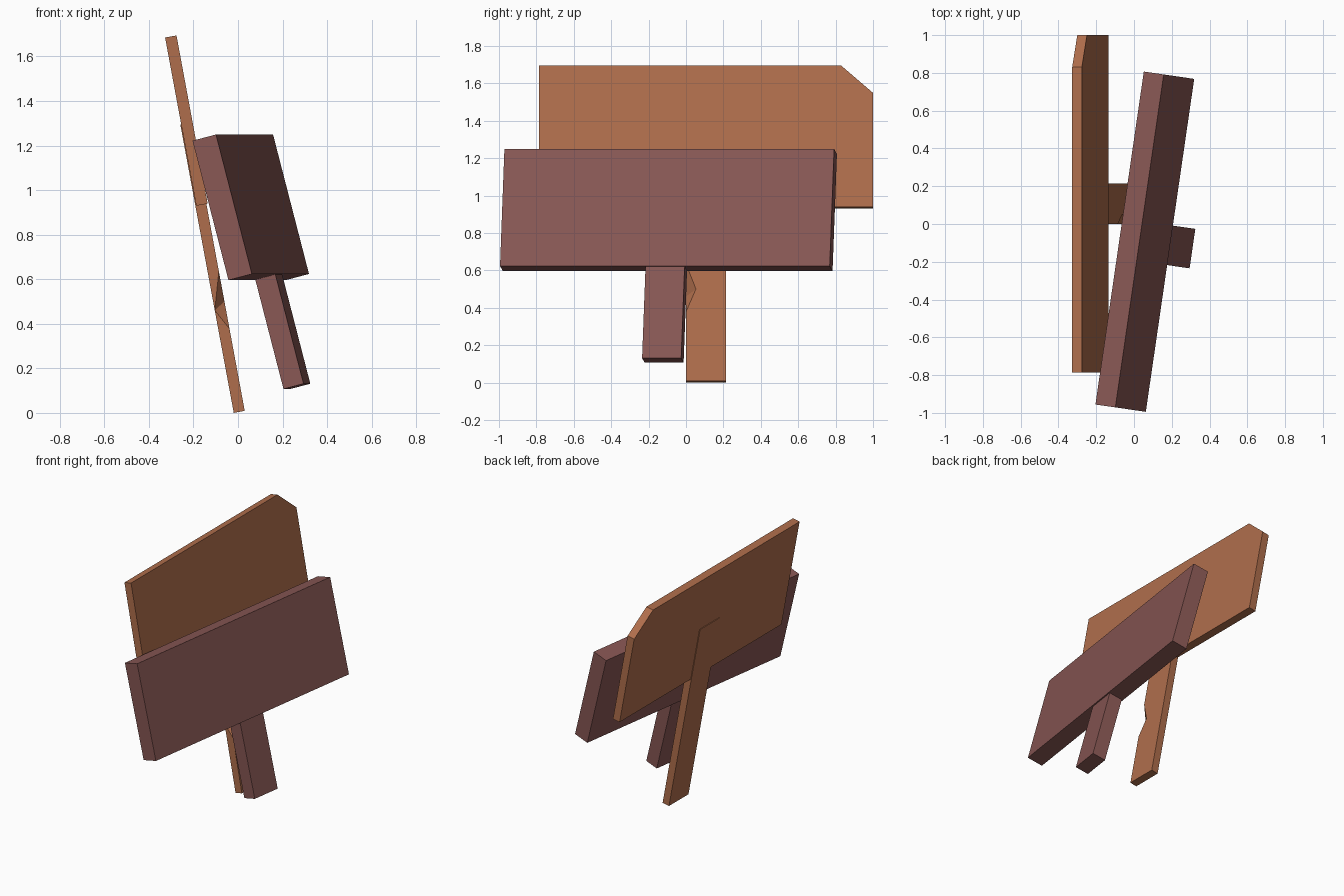
import bpy, bmesh, math
from mathutils import Matrix

if "Cube" in bpy.data.objects:
    bpy.data.objects.remove(bpy.data.objects["Cube"])


def material(name, rgb):
    m = bpy.data.materials.new(name)
    m.diffuse_color = (*rgb, 1.0)
    m.use_nodes = True
    m.node_tree.nodes["Principled BSDF"].inputs["Base Color"].default_value = m.diffuse_color
    return m


def plank(name, front, x0, x1, frame, mat, back=None):
    """Extrude a (y, z) outline from x0 to x1, then lean it by frame.
    An optional back outline may pull points together (for chips)."""
    bm = bmesh.new()
    fv = [bm.verts.new((x1, y, z)) for y, z in front]
    bv = [bm.verts.new((x0, y, z)) for y, z in (back or front)]
    n = len(fv)
    bm.faces.new(fv)
    bm.faces.new(bv[::-1])
    for i in range(n):
        j = (i + 1) % n
        bm.faces.new((fv[j], fv[i], bv[i], bv[j]))
    bmesh.ops.remove_doubles(bm, verts=bm.verts[:], dist=1e-4)
    bmesh.ops.recalc_face_normals(bm, faces=bm.faces[:])
    mesh = bpy.data.meshes.new(name)
    bm.to_mesh(mesh)
    bm.free()
    mesh.materials.append(mat)
    ob = bpy.data.objects.new(name, mesh)
    ob.matrix_world = frame
    bpy.context.collection.objects.link(ob)
    return ob


def rect(y0, y1, z0, z1):
    return [(y0, z0), (y1, z0), (y1, z1), (y0, z1)]


def lean(origin, tilt, turn):
    return (Matrix.Translation(origin)
            @ Matrix.Rotation(math.radians(turn), 4, 'Z')
            @ Matrix.Rotation(math.radians(-tilt), 4, 'Y'))


light_wood = material("orange brown wood", (0.43, 0.155, 0.072))
dark_wood = material("mauve brown wood", (0.245, 0.095, 0.088))

# Tall sign: board with one clipped corner
tall = lean((-0.019, 0, 0.0), 10.5, 0)
plank("tall_sign_board",
      [(-0.785, 0.945), (1.0, 0.945), (1.0, 1.565), (0.83, 1.713), (-0.785, 1.713)],
      0.004, 0.056, tall, light_wood)

# Tall sign: post with a chip broken out of its edge
post = rect(0.0, 0.215, 0.0, 1.317)
chip = [(0.0, 0.637), (0.053, 0.5), (0.0, 0.375)]
plank("tall_sign_post", post + chip, 0.0, 0.05, tall, light_wood,
      back=post + [(0.0, 0.468)] * 3)

# Short sign: thick board and post, turned a little
short = lean((0.3216, -0.0467, 0.131), 14.6, -8.27)
plank("short_sign_board", rect(-0.975 + 0.0, 0.806, 0.507, 1.154),
      -0.102, 0.008, short, dark_wood)
plank("short_sign_post", rect(-0.19, 0.021, 0.0, 0.8),
      -0.094, 0.0, short, dark_wood)

# Shift the short sign parts: outlines were measured from the world centre line
for ob in bpy.data.objects:
    if ob.name.startswith("short"):
        ob.matrix_world = lean((0.3216, -0.0467, 0.131), 14.6, -8.27)
